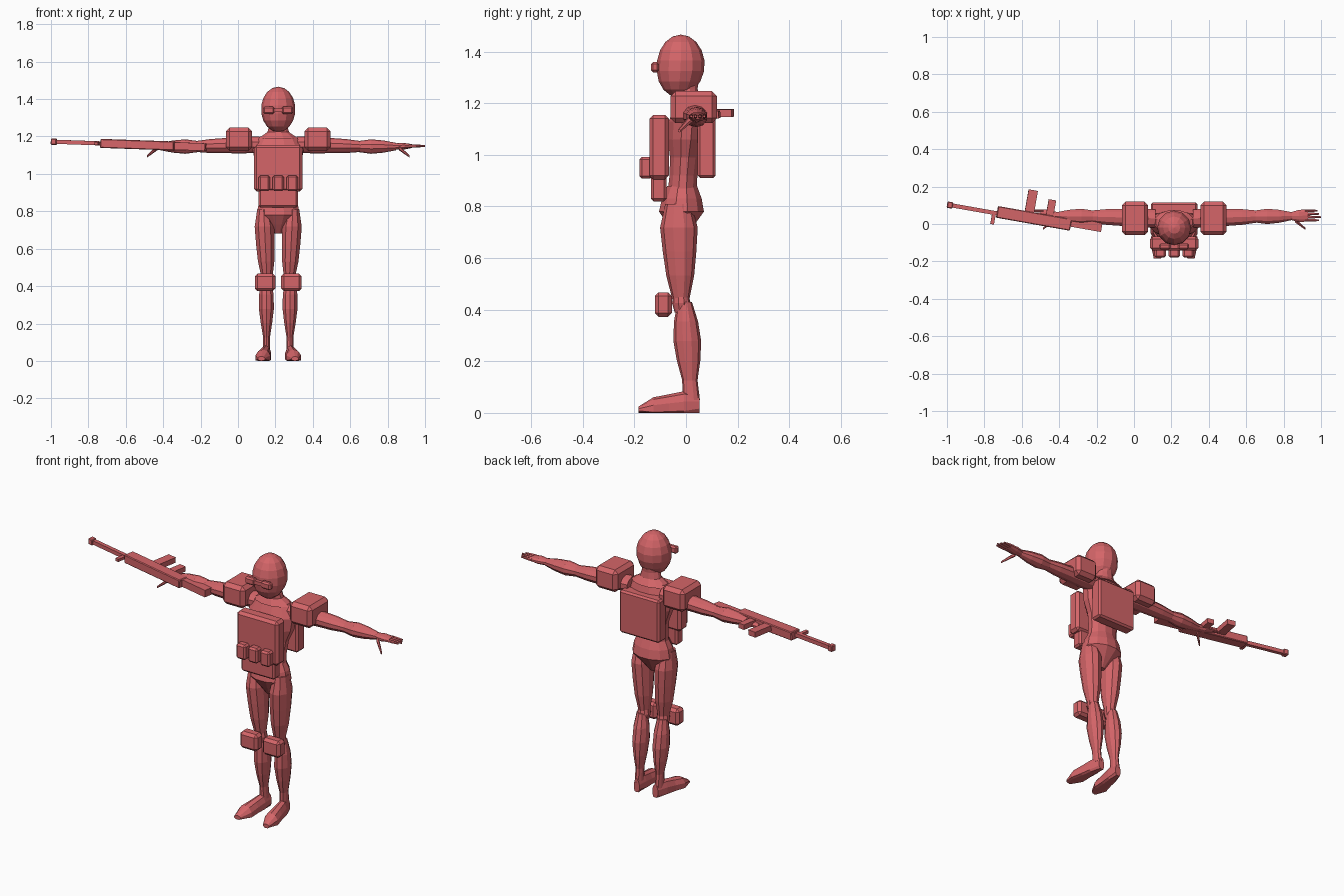
import bpy, bmesh
from math import cos, sin, pi
from mathutils import Matrix, Vector

cube = bpy.data.objects.get("Cube")
if cube:
    bpy.data.objects.remove(cube, do_unlink=True)

# The figure stands off centre, balanced by its weapon
BODY = Matrix.Translation((.215, 0, 0))

red = bpy.data.materials.new("coral_red")
red.use_nodes = True
red.diffuse_color = (.66, .13, .14, 1)
red.node_tree.nodes["Principled BSDF"].inputs["Base Color"].default_value = red.diffuse_color


def finish(name, bm, matrix):
    """Turn a bmesh into a flat-shaded object in the given frame."""
    bmesh.ops.recalc_face_normals(bm, faces=bm.faces)
    mesh = bpy.data.meshes.new(name)
    bm.to_mesh(mesh)
    bm.free()
    mesh.materials.append(red)
    obj = bpy.data.objects.new(name, mesh)
    bpy.context.collection.objects.link(obj)
    obj.matrix_world = matrix


def box(name, center, size, bevel=0, matrix=BODY):
    """Block with optional chamfered edges."""
    bm = bmesh.new()
    bmesh.ops.create_cube(bm, size=1)
    for v in bm.verts:
        v.co = Vector(center) + v.co * Vector(size)
    if bevel:
        bmesh.ops.bevel(bm, geom=bm.edges[:], offset=bevel, segments=1, affect='EDGES')
    finish(name, bm, matrix)


def tube(name, start, end, radii, depth=(1, 1), side=1, sides=10):
    """Faceted limb with evenly spaced rings, cut square to its main axis.
    Depth is the ratio of the second radius to the first, from start to end."""
    start, end = Vector(start), Vector(end)
    span = [abs(c) for c in end - start]
    main = span.index(max(span))
    across, along = [Vector([float(k == i) for k in range(3)]) for i in range(3) if i != main]
    bm = bmesh.new()
    rings = []
    for step, radius in enumerate(radii):
        t = step / (len(radii) - 1)
        ratio = depth[0] + (depth[1] - depth[0]) * t
        ring = []
        for i in range(sides):
            a = 2 * pi * (i + .5) / sides
            p = start.lerp(end, t) + radius * (across * cos(a) + along * ratio * sin(a))
            ring.append(bm.verts.new((p.x * side, p.y, max(p.z, 0))))
        rings.append(ring)
    for low, high in zip(rings, rings[1:]):
        for i in range(sides):
            j = (i + 1) % sides
            bm.faces.new((low[i], low[j], high[j], high[i]))
    bm.faces.new(rings[0])
    bm.faces.new(rings[-1])
    finish(name, bm, BODY)


# Head: faceted ellipsoid with the jaw pushed forward
bm = bmesh.new()
bmesh.ops.create_uvsphere(bm, u_segments=12, v_segments=9, radius=1)
for v in bm.verts:
    jaw = max(-v.co.z, 0)
    v.co = Vector((v.co.x * .092, v.co.y * .093 - .02 - jaw * .01, v.co.z * .121 + 1.345))
finish("head", bm, BODY)

# Neck, torso and pelvis
tube("neck", start=(0, .01, 1.19), end=(0, 0, 1.29),
     radii=(.11, .06, .05, .05), depth=(.6, 1), sides=12)
tube("torso", start=(0, -.015, .85), end=(0, .01, 1.2),
     radii=(.09, .09, .1, .13, .14, .1), depth=(.65, .5), sides=12)
tube("pelvis", start=(0, -.02, .68), end=(0, -.015, .88),
     radii=(.02, .07, .12, .11, .085), depth=(.8, .7), sides=12)

# Body armour
box("goggle_bridge", center=(0, -.12, 1.34), size=(.06, .02, .02))
box("chest_plate", center=(0, -.104, 1.03), size=(.26, .076, .25), bevel=.015)
box("belly_plate", center=(0, -.105, .9), size=(.21, .06, .16), bevel=.01)
box("backpack", center=(0, .08, 1.03), size=(.25, .07, .24), bevel=.01)
for place, label in enumerate(("right", "middle", "left"), start=-1):
    box(label + "_pouch", center=(place * .075, -.155, .95), size=(.06, .05, .085), bevel=.01)

for label, side in (("left", 1), ("right", -1)):
    box(label + "_goggle_lens", center=(side * .05, -.12, 1.34), size=(.06, .03, .04), bevel=.008)
    box(label + "_shoulder_pad", center=(side * .21, .03, 1.185), size=(.14, .18, .125), bevel=.02)
    box(label + "_knee_pad", center=(side * .07, -.088, .42), size=(.11, .066, .095), bevel=.015)

    # Leg
    tube(label + "_thigh", start=(.06, -.02, .44), end=(.078, -.03, .81),
         radii=(.03, .046, .052, .055, .036), depth=(1.1, 1.4), side=side)
    tube(label + "_knee", start=(.06, -.016, .39), end=(.06, -.02, .46),
         radii=(.028, .036, .03), side=side)
    tube(label + "_shin", start=(.062, .02, .05), end=(.064, -.005, .43),
         radii=(.02, .019, .032, .042, .041, .028), depth=(1.7, 1), side=side)
    tube(label + "_foot", start=(.058, .052, .03), end=(.09, -.185, .012),
         radii=(.018, .03, .034, .042, .02), depth=(2.4, .6), side=side)

    # Arm and hand
    tube(label + "_upper_arm", start=(.1, .03, 1.157), end=(.45, .04, 1.146),
         radii=(.05, .053, .048, .044, .033), depth=(.85, .85), side=side)
    tube(label + "_forearm", start=(.43, .04, 1.146), end=(.63, .042, 1.146),
         radii=(.033, .043, .036, .022), depth=(.9, .9), side=side)
    tube(label + "_palm", start=(.62, .042, 1.146), end=(.715, .045, 1.149),
         radii=(.021, .034, .034), depth=(.8, .3), side=side)
    for i, finger in enumerate(("index", "middle", "ring", "little")):
        y = .02 + i * .017
        tip = .785 - .01 * abs(i - 1)
        tube(f"{label}_{finger}_finger", start=(.7, y, 1.149), end=(tip, y, 1.149),
             radii=(.009, .008, .005), side=side, sides=6)
    tube(label + "_thumb", start=(.645, .02, 1.14), end=(.702, -.026, 1.093),
         radii=(.013, .01, .006), side=side, sides=6)

# Rifle lying on its side along the right arm
rifle = (Matrix.Translation((-.535, .03, 1.156)) @ Matrix.Rotation(-.175, 4, 'Z')
         @ Matrix.Rotation(.035, 4, 'Y'))
box("rifle_body", center=(0, 0, 0), size=(.4, .063, .048), bevel=.004, matrix=rifle)
box("rifle_stock", center=(.28, .018, 0), size=(.17, .055, .04), matrix=rifle)
box("rifle_barrel", center=(-.33, -.008, 0), size=(.27, .022, .022), matrix=rifle)
box("rifle_muzzle", center=(-.455, -.008, 0), size=(.03, .034, .034), bevel=.004, matrix=rifle)
box("rifle_front_sight", center=(-.215, -.035, 0), size=(.02, .07, .016), matrix=rifle)
box("rifle_magazine", center=(-.03, .085, .005), size=(.05, .126, .03), matrix=rifle)
box("rifle_grip", center=(.08, .068, .003), size=(.04, .094, .028), matrix=rifle)
